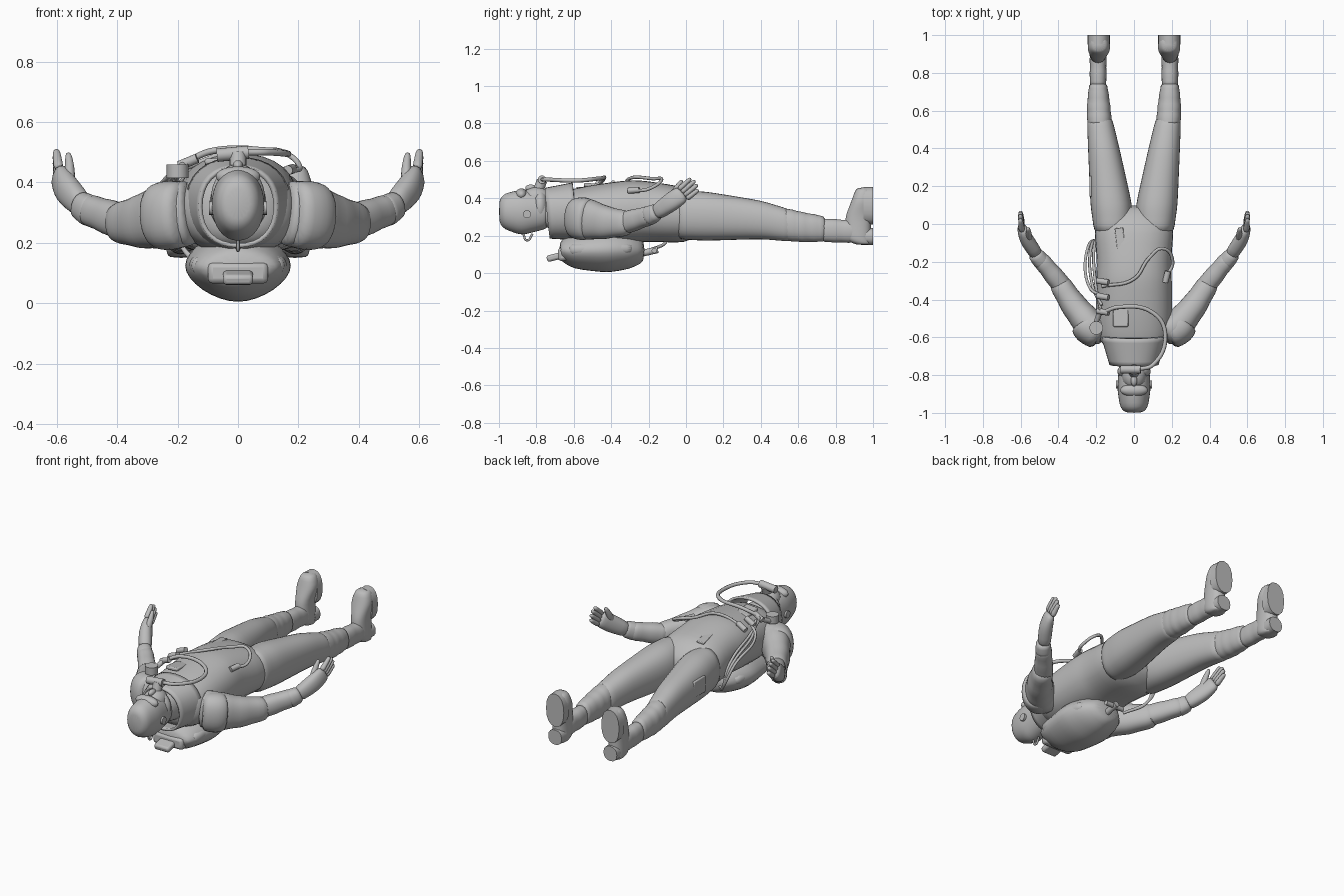
import bpy
import math
from mathutils import Vector, Euler

if "Cube" in bpy.data.objects:
    bpy.data.objects.remove(bpy.data.objects["Cube"])

shade = (.5, .5, .5, 1)
grey = bpy.data.materials.new("plain grey")
grey.use_nodes = True
grey.diffuse_color = shade
grey.node_tree.nodes["Principled BSDF"].inputs["Base Color"].default_value = shade

BODY_AXIS = Vector((0, 1, 0))
UP = Vector((0, 0, 1))


def add_object(name, data):
    ob = bpy.data.objects.new(name, data)
    bpy.context.collection.objects.link(ob)
    data.materials.append(grey)
    return ob


def finish(ob, mirror=False, smooth=True, bevel=0):
    bpy.ops.object.select_all(action='DESELECT')
    ob.select_set(True)
    bpy.context.view_layer.objects.active = ob
    bpy.ops.object.shade_smooth_by_angle(angle=math.pi if smooth else math.pi / 5)
    if bevel:
        modifier = ob.modifiers.new("bevel", 'BEVEL')
        modifier.width, modifier.segments = bevel, 2
    if smooth:
        modifier = ob.modifiers.new("subdivide", 'SUBSURF')
        modifier.levels = modifier.render_levels = 1
    if mirror:
        modifier = ob.modifiers.new("mirror", 'MIRROR')
        modifier.use_mirror_merge = False
    return ob


def loft(name, joints, axis=None, steps=1, fold=0, sides=16, square=2.3, caps=True, **look):
    """Skin rings through joints of x, y, z, half width, half height; fold ripples the sleeves."""
    rings = []
    for first, second in zip(joints, joints[1:]):
        for step in range(steps):
            rings.append([a + (b - a) * step / steps for a, b in zip(first, second)])
    rings.append(joints[-1])
    centres = [Vector(ring[:3]) for ring in rings]
    overall = (centres[-1] - centres[0]).normalized()
    up = BODY_AXIS if abs(overall.z) > .9 else UP
    last = len(rings) - 1
    verts, faces = [], []
    for i, (x, y, z, width, height) in enumerate(rings):
        along = axis or centres[min(i + 1, last)] - centres[max(i - 1, 0)]
        along = along.normalized()
        side = up.cross(along).normalized()
        rise = along.cross(side)
        ripple = fold * (-1) ** i
        for k in range(sides):
            turn = math.tau * k / sides
            across, over = [math.copysign(abs(v) ** (2 / square), v)
                            for v in (math.cos(turn), math.sin(turn))]
            verts.append(centres[i] + side * across * (width + ripple) + rise * over * (height + ripple))
    for i in range(last):
        for k in range(sides):
            a, b = i * sides + k, i * sides + (k + 1) % sides
            faces.append((a, b, b + sides, a + sides))
    if caps:
        faces.append(tuple(reversed(range(sides))))
        faces.append(tuple(range(last * sides, len(verts))))
    mesh = bpy.data.meshes.new(name)
    mesh.from_pydata(verts, [], faces)
    return finish(add_object(name, mesh), **look)


def body(name, *rows, x=0, **look):
    """Loft along the body from rows of y, z, half width, half height."""
    return loft(name, [(x, *row) for row in rows], axis=BODY_AXIS, **look)


def rod(name, start, end, radius, **look):
    joints = [(*start, radius, radius), (*end, radius, radius)]
    return loft(name, joints, square=2, smooth=False, **look)


def ball(name, centre, size, **look):
    """Rounded blob, lofted along the body."""
    x, y, z = centre
    width, length, height = size
    rows = []
    for i in range(7):
        angle = math.pi * (i + .3) / 6.6
        swell = math.sin(angle)
        rows.append((y - length * math.cos(angle), z, width * swell, height * swell))
    return body(name, *rows, x=x, square=2.1, **look)


def tube(name, points, radius=.009):
    curve = bpy.data.curves.new(name, 'CURVE')
    curve.dimensions, curve.bevel_depth, curve.bevel_resolution = '3D', radius, 2
    curve.use_fill_caps = True
    spline = curve.splines.new('BEZIER')
    spline.bezier_points.add(len(points) - 1)
    for knot, point in zip(spline.bezier_points, points):
        knot.co = point
        knot.handle_left_type = knot.handle_right_type = 'AUTO'
    add_object(name, curve)


def plate(name, centre, size, tilt=(0, 0, 0), mirror=False):
    bpy.ops.mesh.primitive_cube_add(size=1)
    ob = bpy.context.object
    ob.name = name
    ob.data.materials.append(grey)
    rotation = Euler(tilt).to_matrix()
    for vert in ob.data.vertices:
        vert.co = rotation @ (vert.co * Vector(size)) + Vector(centre)
    finish(ob, mirror=mirror, smooth=False, bevel=min(size) / 3)


# Suit: torso, then trousers with folds below the knee
body("torso", (-.69, .31, .1, .09), (-.62, .31, .19, .14), (-.5, .315, .205, .16), (-.3, .33, .205, .172),
     (-.2, .33, .2, .165), (0, .31, .218, .152), (.1, .3, .13, .07), steps=2)
loft("thigh", [(.11, -.06, .31, .1, .13), (.12, .1, .305, .113, .135), (.16, .4, .285, .085, .105),
               (.185, .58, .25, .066, .085)], axis=BODY_AXIS, steps=3, mirror=True)
loft("shin", [(.182, .52, .262, .067, .09), (.187, .62, .246, .064, .082), (.19, .75, .235, .048, .068)],
     axis=BODY_AXIS, steps=4, fold=.003, mirror=True)

# Boots, with the toes pointing up
body("boot_shaft", (.72, .23, .045, .065), (.94, .22, .045, .06), x=.19, steps=6, fold=.003, mirror=True)
loft("boot_foot", [(.19, .95, .15, .04, .04), (.19, .92, .18, .05, .07), (.19, .92, .3, .046, .07),
                   (.185, .94, .39, .064, .055), (.185, .95, .46, .04, .04)],
     axis=UP, steps=2, mirror=True)
for part, height, width, length in (("heel", .195, .045, .045), ("sole", .36, .06, .1)):
    body("boot_" + part, (.95, height, width, length), (1, height, width, length),
         x=.187, smooth=False, mirror=True)

# Arms with creased sleeves
loft("upper_arm", [(.15, -.57, .3, .08, .11), (.23, -.54, .29, .085, .115), (.32, -.43, .27, .07, .09),
                   (.41, -.29, .265, .054, .062)], steps=3, fold=.003, mirror=True)
loft("forearm", [(.37, -.34, .265, .056, .064), (.51, -.17, .315, .044, .05)],
     steps=5, fold=.003, mirror=True)
loft("sleeve_cap", [(.17, -.6, .295, .08, .11), (.24, -.55, .29, .092, .118), (.27, -.51, .285, .08, .107)],
     steps=2, mirror=True)
loft("glove_cuff", [(.48, -.21, .3, .048, .056), (.53, -.15, .33, .04, .046)], steps=3, mirror=True)

# Hands: palm, four fingers held together and a thumb
loft("palm", [(.51, -.17, .315, .037, .041), (.57, -.08, .38, .039, .053), (.597, -.01, .43, .024, .047)],
     steps=2, mirror=True)
knuckle, spread = Vector((.593, -.02, .42)), Vector((0, -.014, .016))
for i, length in enumerate((.085, .1, .105, .095)):
    base = knuckle + spread * (i - 1.5)
    tip = base + Vector((.1, .8, .6 + .05 * i)).normalized() * length
    loft("finger", [(*base, .019, .017), (*tip, .013, .012)], steps=3, sides=8, square=2, mirror=True)
loft("thumb", [(.558, -.09, .38, .022, .027), (.557, -.05, .45, .018, .02), (.562, -.02, .5, .01, .01)],
     steps=2, sides=8, square=2, mirror=True)

# Neck and open collar
body("neck", (-.62, .32, .12, .11), (-.7, .33, .085, .09), (-.8, .33, .08, .09))
collar = loft("collar", [(0, -.59, .33, .165, .145), (0, -.74, .32, .12, .125)],
              axis=Vector((0, 1, .1)), steps=3, caps=False)
collar.modifiers.new("thickness", 'SOLIDIFY').thickness = .014

# Hooded head with goggles
body("hood", (-1, .33, .045, .06), (-.97, .33, .075, .098), (-.88, .325, .09, .125), (-.8, .33, .086, .11),
     (-.73, .33, .08, .09), steps=2, square=2.1)
ball("hood_rim", (0, -.78, .355), (.094, .05, .1))
ball("jaw", (0, -.8, .4), (.068, .08, .065))
ball("goggles", (0, -.88, .42), (.078, .035, .035))
ball("nose", (0, -.83, .455), (.018, .03, .02))
rod("ear_cup", (.07, -.85, .315), (.096, -.85, .315), .022, mirror=True)
tube("head_strap", [(0, -.87, .21), (0, -.85, .175), (0, -.82, .21)], .006)

# Breathing mouthpiece and hoses
rod("mouthpiece", (-.07, -.77, .49), (.035, -.77, .5), .022)
rod("mouthpiece_stem", (0, -.79, .44), (0, -.77, .495), .028)
tube("mouth_hose", [(.02, -.77, .5), (.1, -.745, .5), (.165, -.58, .495), (.1, -.47, .505),
                    (-.08, -.44, .505), (-.17, -.47, .47)], .011)
tube("waist_hose", [(-.17, -.33, .45), (0, -.29, .51), (.08, -.18, .505), (.15, -.13, .5),
                    (.205, -.2, .45), (.17, -.28, .44)])
for i in range(3):
    x = -.2 - .016 * i
    tube("side_hose", [(-.17, -.48 + .05 * i, .46), (x, -.34, .42), (x - .01, -.12, .32),
                       (-.18, -.1, .18), (-.09, -.2, .12)], .008)
    rod("hose_fitting", (-.195, -.46 + .08 * i, .455), (-.135, -.47 + .08 * i, .48), .016)
rod("gauge", (-.2, -.55, .415), (-.2, -.55, .46), .036)
rod("gauge_stem", (-.2, -.52, .43), (-.175, -.45, .465), .014)
rod("left_fitting", (.165, -.31, .44), (.18, -.25, .445), .016)

# Pockets and flaps
plate("chest_pocket", (-.07, -.49, .467), (.08, .11, .02), (-.08, -.06, 0))
plate("hip_flap", (-.07, -.11, .463), (.045, .18, .012), (-.1, -.08, .12))
plate("thigh_pocket", (-.228, .2, .31), (.016, .11, .1))

# Backpack with a keel-shaped underside and paired side tanks
body("backpack", (-.68, .12, .12, .05), (-.6, .12, .16, .1), (-.42, .125, .185, .127),
     (-.3, .125, .15, .105), (-.22, .12, .08, .06), steps=2, square=1.7)
body("side_tank", (-.63, .125, .03, .025), (-.6, .125, .05, .04), (-.34, .13, .05, .04),
     (-.28, .13, .03, .025), x=.115, mirror=True)
plate("pack_top", (0, -.66, .1), (.2, .05, .07))
plate("pack_nozzle", (0, -.705, .085), (.1, .08, .035), (.25, 0, 0))
rod("pack_valve", (0, -.26, .1), (0, -.15, .125), .018)
rod("valve_knob", (-.06, -.17, .12), (.06, -.17, .12), .014)
